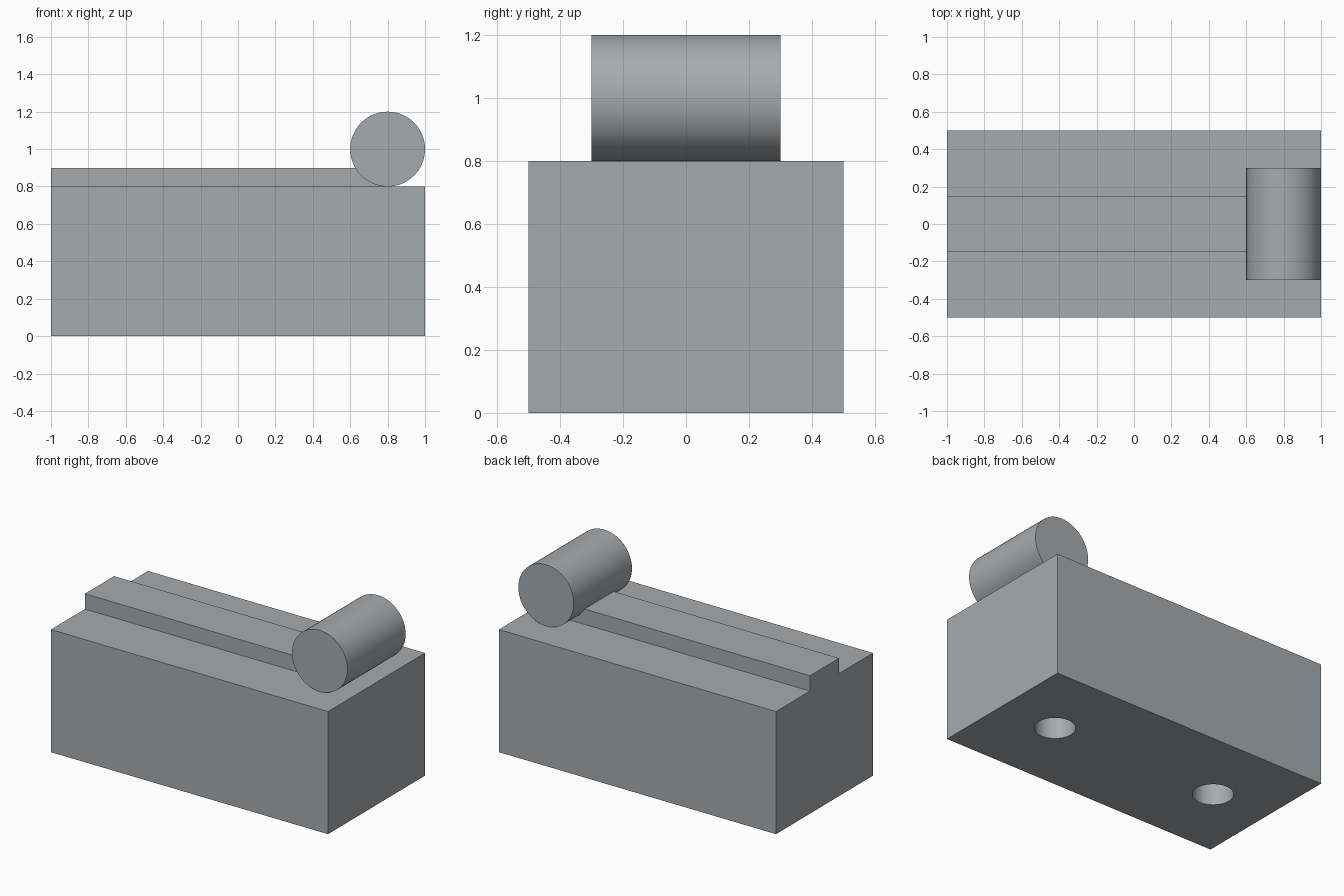
import bpy
import math

if "Cube" in bpy.data.objects:
    bpy.data.objects.remove(bpy.data.objects["Cube"])

# Dark, slightly blue grey for every part
steel = bpy.data.materials.new("steel_grey")
steel.diffuse_color = (0.39, 0.41, 0.43, 1)
steel.use_nodes = True
steel.node_tree.nodes["Principled BSDF"].inputs["Base Color"].default_value = steel.diffuse_color


def box(name, lo, hi):
    """Box from its low corner to its high corner."""
    centre = [(a + b) / 2 for a, b in zip(lo, hi)]
    bpy.ops.mesh.primitive_cube_add(size=1, location=centre)
    ob = bpy.context.object
    ob.name = name
    ob.scale = [b - a for a, b in zip(lo, hi)]
    bpy.ops.object.transform_apply(location=False, rotation=False, scale=True)
    ob.data.materials.append(steel)
    return ob


def cylinder(name, radius, depth, location, rotation=(0, 0, 0)):
    bpy.ops.mesh.primitive_cylinder_add(vertices=64, radius=radius, depth=depth,
                                        location=location, rotation=rotation)
    ob = bpy.context.object
    ob.name = name
    ob.data.materials.append(steel)
    bpy.ops.object.shade_smooth_by_angle(angle=math.radians(30))
    return ob


# Main block, with a narrow rail along its top
block = box("block", (-1, -0.5, 0), (1, 0.5, 0.8))
box("top_rail", (-1, -0.15, 0.8), (0.8, 0.15, 0.9))

# Roller lying across the right end
cylinder("roller", 0.2, 0.6, (0.8, 0, 1.0), (math.pi / 2, 0, 0))

# Two blind holes in the underside, 0.4 deep
for side in (-1, 1):
    cutter = cylinder("hole_cutter", 0.12, 0.8, (0.6 * side, 0, 0))
    cutter.hide_render = True
    cutter.hide_set(True)
    cut = block.modifiers.new("underside_hole", 'BOOLEAN')
    cut.operation = 'DIFFERENCE'
    cut.solver = 'EXACT'
    cut.object = cutter
